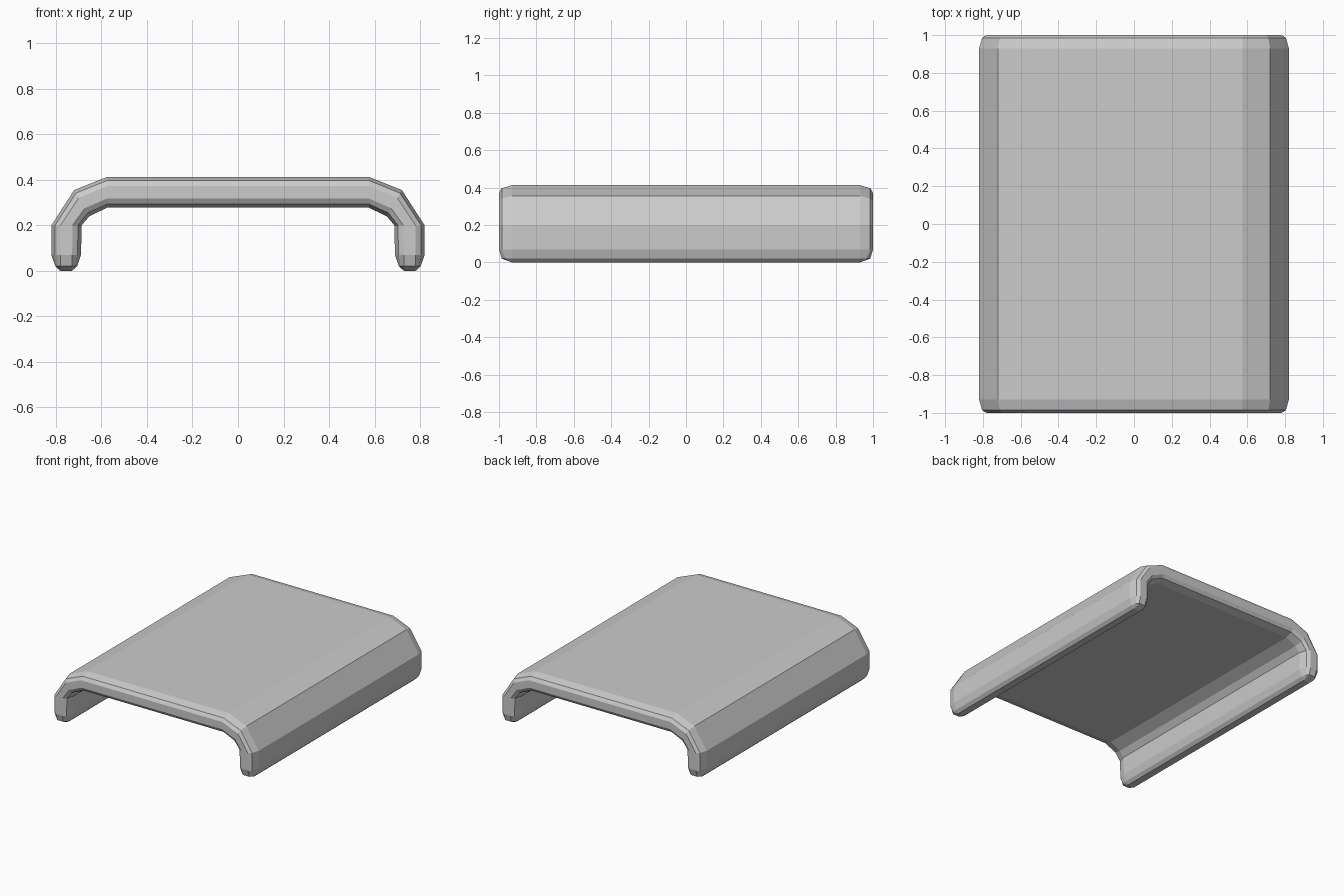
import bpy, bmesh

if "Cube" in bpy.data.objects:
    bpy.data.objects.remove(bpy.data.objects["Cube"])

# Arch stations on the right half: outer (x, z), inner (x, z)
FOOT = [((0.82, 0.0), (0.69, 0.0)), ((0.82, 0.02), (0.69, 0.02)), ((0.82, 0.07), (0.69, 0.07))]
BEND = [((0.82, 0.20), (0.687, 0.20)),
        ((0.72, 0.355), (0.653, 0.24)),
        ((0.575, 0.413), (0.573, 0.278))]
HALF = FOOT + BEND

# Rounded corner of the slab section: (thickness fraction, y)
FULL = [(0.0, 0.93), (0.12, 0.985), (0.3, 1.0)]
NEAR_TIP = [(0.13, 0.93), (0.18, 0.965), (0.3, 0.985)]
TIP = [(0.3, 0.93)] * 3


def section(corner):
    """Mirror one rounded corner into a closed 12 point loop."""
    back = corner + [(1 - t, y) for t, y in reversed(corner)]
    return back + [(t, -y) for t, y in reversed(back)]


def ring(bm, station, corner, side):
    (ox, oz), (ix, iz) = station
    return [bm.verts.new((side * (ox + (ix - ox) * t), y, oz + (iz - oz) * t))
            for t, y in section(corner)]


# Curved cover: loft the section from one foot over the top to the other
bm = bmesh.new()
corners = [TIP, NEAR_TIP] + [FULL] * 4
rings = [ring(bm, s, c, -1) for s, c in zip(HALF, corners)]
rings += [ring(bm, s, c, 1) for s, c in reversed(list(zip(HALF, corners)))]
n = len(rings[0])
for a, b in zip(rings, rings[1:]):
    for i in range(n):
        j = (i + 1) % n
        bm.faces.new((a[i], a[j], b[j], b[i]))
bm.faces.new(rings[0])
bm.faces.new(rings[-1])
bmesh.ops.remove_doubles(bm, verts=bm.verts, dist=0.0005)
bmesh.ops.recalc_face_normals(bm, faces=bm.faces)

mesh = bpy.data.meshes.new("arched_cover")
bm.to_mesh(mesh)
bm.free()
cover = bpy.data.objects.new("arched_cover", mesh)
bpy.context.collection.objects.link(cover)
